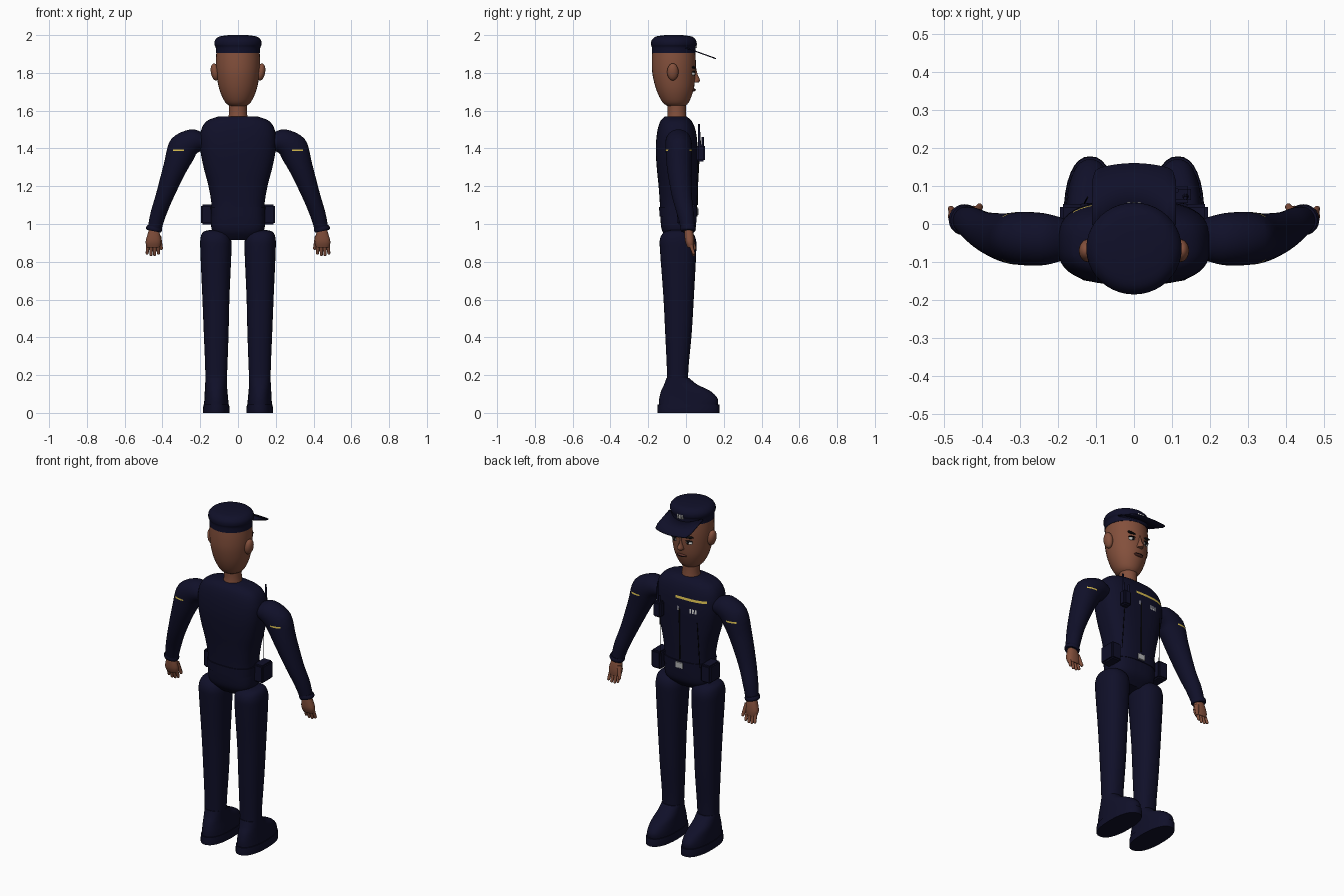
import bpy, bmesh, math
from mathutils import Matrix, Vector

if "Cube" in bpy.data.objects:
    bpy.data.objects.remove(bpy.data.objects["Cube"])


def material(name, rgb):
    m = bpy.data.materials.new(name)
    m.use_nodes = True
    m.diffuse_color = (*rgb, 1)
    bsdf = m.node_tree.nodes["Principled BSDF"]
    bsdf.inputs["Base Color"].default_value = (*rgb, 1)
    bsdf.inputs["Roughness"].default_value = 0.8
    return m


NAVY = material("navy cloth", (0.005, 0.005, 0.022))
SKIN = material("brown skin", (0.23, 0.08, 0.045))
LIP = material("dark lip", (0.1, 0.03, 0.022))
BLACK = material("black", (0.004, 0.004, 0.005))
WHITE = material("white", (0.7, 0.7, 0.68))
YELLOW = material("yellow stripe", (0.7, 0.52, 0.08))
SILVER = material("silver", (0.45, 0.46, 0.47))
built = []


def finish(name, bm, mat):
    bmesh.ops.recalc_face_normals(bm, faces=bm.faces[:])
    mesh = bpy.data.meshes.new(name)
    bm.to_mesh(mesh)
    bm.free()
    mesh.materials.append(mat)
    obj = bpy.data.objects.new(name, mesh)
    bpy.context.collection.objects.link(obj)
    built.append(obj)
    return obj


def spline(rows, steps):
    """Catmull-Rom interpolation of equally long tuples."""
    out = []
    for i in range(len(rows) - 1):
        four = [rows[max(i - 1, 0)], rows[i], rows[i + 1], rows[min(i + 2, len(rows) - 1)]]
        for k in range(steps):
            t = k / steps
            out.append([b + 0.5 * t * (c - a + t * (2 * a - 5 * b + 4 * c - d + t * (3 * (b - c) + d - a)))
                        for a, b, c, d in zip(*four)])
    return out + [list(rows[-1])]


def loft(name, rings, mat, power=2, sides=32, steps=4):
    """Rings are (cx, cy, cz, ux, uz, ry): centre, in-plane axis and y radius."""
    bm = bmesh.new()
    loops = []
    for cx, cy, cz, ux, uz, ry in spline(rings, steps):
        loop = []
        for k in range(sides):
            a = 2 * math.pi * k / sides
            c, s = (math.copysign(abs(f) ** (2 / power), f) for f in (math.cos(a), math.sin(a)))
            loop.append(bm.verts.new((cx + ux * c, cy + ry * s, cz + uz * c)))
        loops.append(loop)
    for low, high in zip(loops, loops[1:]):
        for k in range(sides):
            n = (k + 1) % sides
            bm.faces.new((low[k], low[n], high[n], high[k]))
    bm.faces.new(loops[0])
    bm.faces.new(loops[-1])
    return finish(name, bm, mat)


def level(x0, x1, y0, y1, z):
    return ((x0 + x1) / 2, (y0 + y1) / 2, z, (x1 - x0) / 2, 0, (y1 - y0) / 2)


def centred(rows):
    return [level(-x, x, y0, y1, z) for x, y0, y1, z in rows]


def ball(name, centre, radii, mat, tilt=0):
    bm = bmesh.new()
    bmesh.ops.create_uvsphere(bm, u_segments=20, v_segments=12, radius=1)
    bm.transform(Matrix.Translation(centre) @ Matrix.Rotation(tilt, 4, "Y") @ Matrix.Diagonal((*radii, 1)))
    return finish(name, bm, mat)


def block(name, centre, size, mat, bevel=0.008):
    bm = bmesh.new()
    bmesh.ops.create_cube(bm, size=1)
    bm.transform(Matrix.Translation(centre) @ Matrix.Diagonal((*size, 1)))
    bmesh.ops.bevel(bm, geom=bm.edges[:], offset=bevel, segments=2, affect="EDGES")
    return finish(name, bm, mat)


def rod(name, start, end, r0, r1, mat):
    a, b = Vector(start), Vector(end)
    bm = bmesh.new()
    bmesh.ops.create_cone(bm, cap_ends=True, segments=10, radius1=r0, radius2=r1, depth=(b - a).length)
    turn = (b - a).to_track_quat("Z", "Y").to_matrix().to_4x4()
    bm.transform(Matrix.Translation((a + b) / 2) @ turn)
    return finish(name, bm, mat)


def paint(obj, x0, x1, z0, z1, mat, rule):
    """Cut a rectangle into the surface and colour the faces that pass the rule."""
    bm = bmesh.new()
    bm.from_mesh(obj.data)
    for co, no in (((x0, 0, 0), (1, 0, 0)), ((x1, 0, 0), (1, 0, 0)), ((0, 0, z0), (0, 0, 1)), ((0, 0, z1), (0, 0, 1))):
        bmesh.ops.bisect_plane(bm, geom=bm.verts[:] + bm.edges[:] + bm.faces[:], plane_co=co, plane_no=no)
    if mat.name not in obj.data.materials:
        obj.data.materials.append(mat)
    slot = obj.data.materials.find(mat.name)
    bm.normal_update()
    for f in bm.faces:
        c = f.calc_center_median()
        if x0 < c.x < x1 and z0 < c.z < z1 and rule(f.normal):
            f.material_index = slot
    bm.to_mesh(obj.data)
    bm.free()


def forward(n):
    return n.y > 0.2


# Torso with chest markings, belt and buckle
torso = loft("torso", centred([
    (0.09, -0.09, 0.0, 0.915), (0.135, -0.125, 0.045, 0.96), (0.143, -0.135, 0.055, 1.02),
    (0.14, -0.138, 0.057, 1.1), (0.156, -0.145, 0.06, 1.2), (0.182, -0.155, 0.062, 1.3),
    (0.2, -0.16, 0.062, 1.4), (0.197, -0.152, 0.052, 1.49), (0.165, -0.135, 0.03, 1.545),
    (0.1, -0.11, 0.0, 1.57)]), NAVY, power=2.8, sides=48)
paint(torso, -0.16, 0.03, 1.458, 1.472, YELLOW, forward)
for x, half in ((0.01, 0.004), (-0.07, 0.005), (-0.086, 0.005), (-0.102, 0.005)):
    paint(torso, x - half, x + half, 1.39, 1.415, WHITE, forward)
loft("belt", centred([(0.143, -0.141, 0.06, 1.04), (0.145, -0.142, 0.061, 1.09)]), NAVY, power=2.8, sides=48, steps=1)
block("belt_buckle", (0, 0.062, 1.065), (0.045, 0.01, 0.035), SILVER, 0.002)
rod("jacket_zip", (0, 0.06, 1.1), (0, 0.062, 1.4), 0.004, 0.004, BLACK)

# Neck and head
loft("neck", centred([(0.055, -0.105, 0.005, 1.54), (0.048, -0.097, 0.0, 1.59), (0.05, -0.1, 0.0, 1.67)]), SKIN)
loft("head", centred([
    (0.035, -0.09, -0.01, 1.62), (0.068, -0.125, 0.015, 1.645), (0.098, -0.157, 0.04, 1.71),
    (0.113, -0.177, 0.05, 1.79), (0.117, -0.181, 0.052, 1.86), (0.113, -0.178, 0.047, 1.93)]), SKIN)
loft("nose", [level(-0.018, 0.018, 0.02, 0.068, 1.75), level(-0.017, 0.017, 0.02, 0.074, 1.762),
              level(-0.009, 0.009, 0.02, 0.062, 1.79), level(-0.007, 0.007, 0.02, 0.054, 1.825)], SKIN, sides=16)
ball("mouth", (0, 0.038, 1.71), (0.03, 0.014, 0.009), LIP)
ball("mouth_line", (0, 0.043, 1.711), (0.028, 0.011, 0.0025), BLACK)

# Cap: crown, visor and badge
loft("cap_crown", centred([
    (0.117, -0.181, 0.051, 1.905), (0.118, -0.181, 0.051, 1.935), (0.125, -0.185, 0.056, 1.95),
    (0.122, -0.182, 0.053, 1.972), (0.1, -0.16, 0.032, 1.992), (0.05, -0.11, -0.02, 2.0)]), NAVY, sides=40)
bm = bmesh.new()
previous = None
for i in range(25):
    x = 0.111 * (i / 12 - 1)
    inner = max(0, -0.065 + math.sqrt(0.113 ** 2 - x * x))
    outer = 0.16 - 0.018 * (x / 0.11) ** 2 - 0.03 * abs(x / 0.111) ** 24
    row = [bm.verts.new((x, y, 1.925 - 0.36 * (y - 0.03))) for y in (inner, (inner + outer) / 2, outer)]
    if previous:
        for a in (0, 1):
            bm.faces.new((previous[a], previous[a + 1], row[a + 1], row[a]))
    previous = row
visor = finish("cap_visor", bm, NAVY)
visor.modifiers.new("thickness", "SOLIDIFY").thickness = 0.006
for x in (-0.014, 0, 0.014):
    block("cap_badge", (x, 0.054, 1.945), (0.009, 0.008, 0.026), WHITE, 0.001)

# Paired parts
for side, s in (("left", 1), ("right", -1)):
    ball(f"{side}_ear", (s * 0.122, -0.07, 1.805), (0.022, 0.03, 0.046), SKIN, s * 0.15)
    ball(f"{side}_eye", (s * 0.045, 0.036, 1.795), (0.021, 0.012, 0.01), WHITE)
    ball(f"{side}_pupil", (s * 0.044, 0.043, 1.795), (0.009, 0.007, 0.009), BLACK)
    ball(f"{side}_eyelid", (s * 0.045, 0.038, 1.806), (0.024, 0.012, 0.004), BLACK, s * 0.1)
    ball(f"{side}_eyebrow", (s * 0.047, 0.04, 1.828), (0.03, 0.011, 0.006), BLACK, -s * 0.15)

    # Sleeve: x, y, z, radius, depth radius, tilt of the ring in degrees
    rings = []
    for x, y, z, r, ry, tilt in (
            (0.185, -0.04, 1.435, 0.045, 0.055, 95), (0.235, -0.04, 1.437, 0.066, 0.068, 76),
            (0.295, -0.038, 1.395, 0.08, 0.07, 42), (0.337, -0.036, 1.29, 0.062, 0.064, 26),
            (0.388, -0.022, 1.15, 0.047, 0.053, 20), (0.423, -0.002, 1.05, 0.041, 0.045, 17),
            (0.443, 0.01, 0.97, 0.036, 0.036, 12)):
        a = math.radians(tilt)
        rings.append((s * x, y, z, s * r * math.cos(a), r * math.sin(a), ry))
    arm = loft(f"{side}_arm", rings, NAVY, sides=40)
    inner, outer = sorted((s * 0.285, s * 0.345))
    paint(arm, inner, outer, 1.386, 1.395, YELLOW, lambda n: abs(n.y) > 0.5)
    loft(f"{side}_cuff", [(s * 0.446, 0.011, 0.962, s * 0.038, 0.008, 0.037),
                          (s * 0.445, 0.011, 0.972, s * 0.042, 0.008, 0.041),
                          (s * 0.442, 0.01, 0.986, s * 0.039, 0.008, 0.039)], NAVY)

    # Hand with four fingers and a thumb
    loft(f"{side}_palm", [(s * 0.446, 0.012, 0.975, 0.024, 0, 0.02), (s * 0.446, 0.016, 0.945, 0.033, 0, 0.024),
                          (s * 0.448, 0.02, 0.905, 0.041, 0, 0.024), (s * 0.448, 0.025, 0.875, 0.034, 0, 0.017)],
         SKIN, power=2.4, sides=20)
    for i in range(4):
        x = 0.424 + 0.017 * i
        tip = (s * (x + 0.003 * (i - 1)), 0.04, 0.846 - 0.008 * (i in (1, 2)))
        rod(f"{side}_finger", (s * x, 0.024, 0.895), tip, 0.0105, 0.008, SKIN)
        ball(f"{side}_fingertip", tip, (0.008, 0.008, 0.008), SKIN)
    rod(f"{side}_thumb", (s * 0.42, 0.025, 0.935), (s * 0.406, 0.045, 0.872), 0.014, 0.009, SKIN)
    ball(f"{side}_thumb_tip", (s * 0.406, 0.045, 0.872), (0.009, 0.009, 0.009), SKIN)

    # Leg, shoe and sole
    def standing(name, rows, **kw):
        ordered = [level(*sorted((s * a, s * b)), c, d, z) for a, b, c, d, z in rows]
        return loft(f"{side}_{name}", ordered, NAVY, power=2.3, **kw)

    standing("leg", [(0.06, 0.172, -0.1, 0.01, 0.15), (0.056, 0.174, -0.102, 0.014, 0.25),
                     (0.05, 0.181, -0.11, 0.03, 0.42), (0.045, 0.189, -0.12, 0.042, 0.62),
                     (0.035, 0.199, -0.137, 0.054, 0.85), (0.037, 0.199, -0.138, 0.052, 0.92),
                     (0.055, 0.185, -0.115, 0.03, 0.957), (0.09, 0.15, -0.08, 0.0, 0.968)])
    standing("shoe", [(0.05, 0.18, -0.143, 0.168, 0.04), (0.052, 0.178, -0.142, 0.168, 0.075),
                      (0.056, 0.176, -0.132, 0.13, 0.115), (0.058, 0.174, -0.116, 0.06, 0.15),
                      (0.058, 0.172, -0.104, 0.016, 0.185)])
    standing("sole", [(0.045, 0.185, -0.15, 0.176, 0), (0.045, 0.185, -0.151, 0.178, 0.02),
                      (0.047, 0.183, -0.15, 0.176, 0.045)], steps=2)

    # Belt pouch and hanging cord
    block(f"{side}_belt_pouch", (s * 0.163, 0.003, 1.05), (0.064, 0.1, 0.105), NAVY)
    rod(f"{side}_cord", (s * 0.122, 0.07, 1.35), (s * 0.13, 0.055, 1.08), 0.002, 0.002, BLACK)

# Chest radio
block("radio", (0.125, 0.078, 1.375), (0.05, 0.045, 0.09), NAVY)
rod("radio_antenna", (0.135, 0.072, 1.41), (0.135, 0.068, 1.53), 0.008, 0.005, NAVY)
rod("radio_knob", (0.112, 0.088, 1.41), (0.112, 0.088, 1.46), 0.006, 0.006, NAVY)

bpy.ops.object.select_all(action="DESELECT")
for obj in built:
    obj.select_set(True)
bpy.context.view_layer.objects.active = built[0]
bpy.ops.object.shade_smooth_by_angle(angle=math.radians(40))
